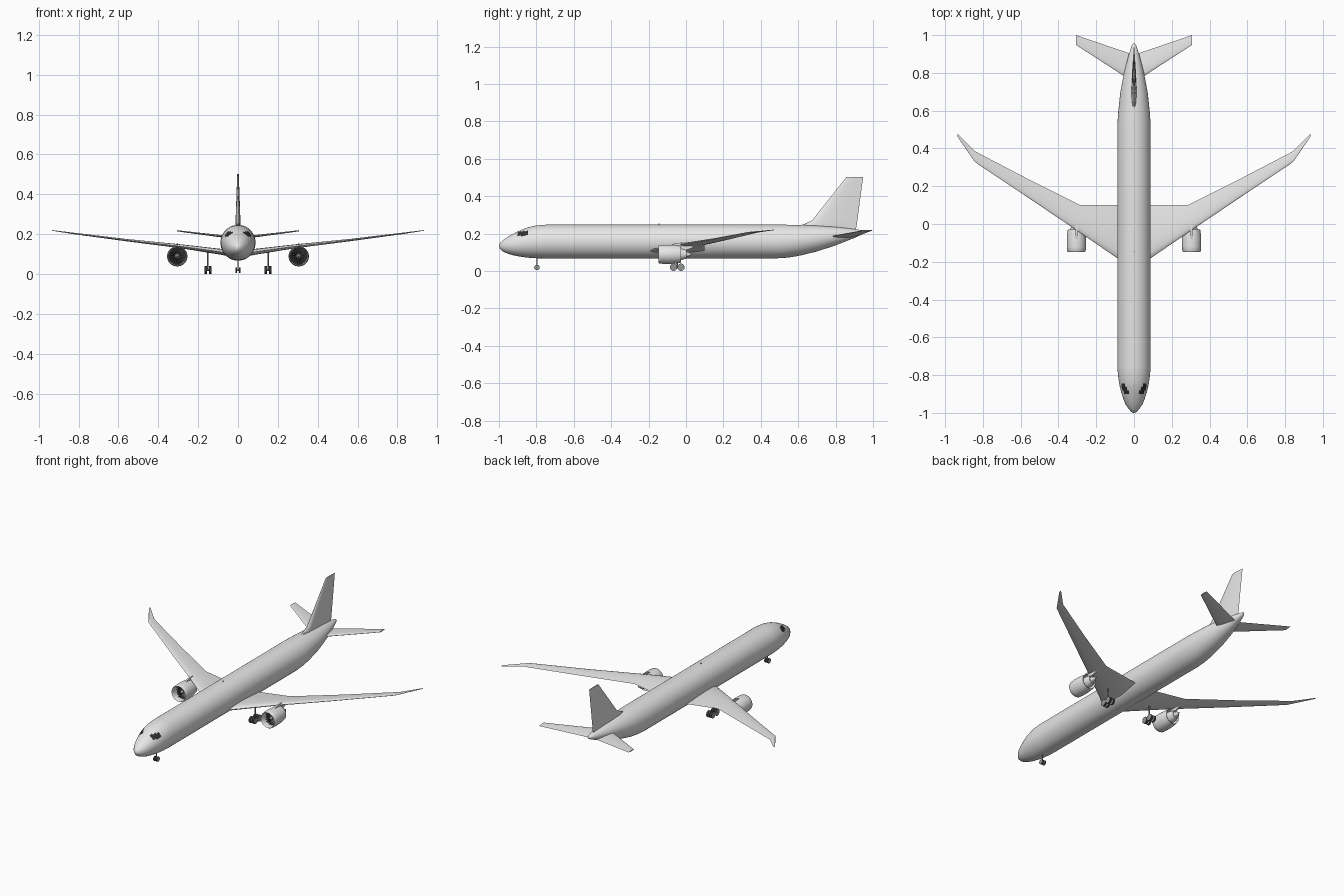
import bpy, bmesh, math
from mathutils import Vector

cube = bpy.data.objects.get("Cube")
if cube:
    bpy.data.objects.remove(cube, do_unlink=True)


def material(name, value):
    m = bpy.data.materials.new(name)
    m.use_nodes = True
    color = (value, value, value, 1)
    m.diffuse_color = color
    m.node_tree.nodes["Principled BSDF"].inputs["Base Color"].default_value = color
    return m


PAINT = material("light grey paint", 0.8)
GLASS = material("dark glass", 0.03)
FAN = material("dark fan metal", 0.1)
TYRE = material("black rubber", 0.04)
HUB = material("wheel grey", 0.3)
parts = []


def finish(name, bm, *mats):
    bmesh.ops.recalc_face_normals(bm, faces=bm.faces)
    mesh = bpy.data.meshes.new(name)
    bm.to_mesh(mesh)
    bm.free()
    obj = bpy.data.objects.new(name, mesh)
    bpy.context.collection.objects.link(obj)
    for m in mats:
        mesh.materials.append(m)
    parts.append(obj)
    return obj


def loft(name, rings, *mats, caps=True, closed=False):
    """Skin a list of equal-length closed rings."""
    bm = bmesh.new()
    loops = [[bm.verts.new(p) for p in ring] for ring in rings]
    pairs = list(zip(loops, loops[1:]))
    if closed:
        pairs.append((loops[-1], loops[0]))
    for a, b in pairs:
        n = len(a)
        for i in range(n):
            j = (i + 1) % n
            bm.faces.new((a[i], a[j], b[j], b[i]))
    if caps and not closed:
        bm.faces.new(loops[0])
        bm.faces.new(loops[-1])
    return finish(name, bm, *mats)


def circle(n):
    return [(math.cos(math.tau * i / n), math.sin(math.tau * i / n)) for i in range(n)]


def revolve(name, profile, cx, cz, mat, closed=False):
    """Turn (y, radius) points around a fore-aft axis."""
    rings = [[(cx + r * c, y, cz + r * s) for c, s in circle(40)] for y, r in profile]
    return loft(name, rings, mat, closed=closed)


def airfoil(le, te, thick, n=9):
    """Closed section as (y, offset) pairs, upper side then lower side."""
    ts = [0.5 - 0.5 * math.cos(math.pi * i / n) for i in range(n + 1)]
    half = [2.6 * (0.2969 * math.sqrt(t) - 0.126 * t - 0.3516 * t**2
                   + 0.2843 * t**3 - 0.1015 * t**4) * thick * 1.9 for t in ts]
    upper = [(le + (te - le) * t, h) for t, h in zip(ts, half)]
    lower = [(y, -h) for y, h in upper[1:-1]]
    return upper + lower[::-1]


def surface(name, sections, side):
    """Wing-like panel from (x, leading y, trailing y, z, thickness) sections."""
    return loft(name, [[(side * x, y, z + o) for y, o in airfoil(le, te, th)]
                       for x, le, te, z, th in sections], PAINT)


def rod(name, a, b, radius, *mats, segments=16):
    a, b = Vector(a), Vector(b)
    bm = bmesh.new()
    bmesh.ops.create_cone(bm, cap_ends=True, segments=segments, radius1=radius,
                          radius2=radius, depth=(b - a).length)
    turn = (b - a).to_track_quat("Z", "Y")
    for v in bm.verts:
        v.co = turn @ v.co + (a + b) / 2
    if len(mats) > 1:
        for f in bm.faces:
            f.material_index = int(len(f.verts) > 4)
    return finish(name, bm, *mats)


def wheel(name, x, y, z, radius, width):
    rod(name, (x - width / 2, y, z), (x + width / 2, y, z), radius, TYRE, HUB, segments=28)


# Fuselage stations: y, half width, bottom, top
stations = [
    (-1, 0.003, 0.131, 0.137), (-0.995, 0.014, 0.119, 0.149),
    (-0.98, 0.028, 0.105, 0.163), (-0.955, 0.045, 0.093, 0.181),
    (-0.925, 0.057, 0.084, 0.198), (-0.9, 0.065, 0.079, 0.211),
    (-0.882, 0.070, 0.076, 0.219), (-0.863, 0.075, 0.073, 0.227),
    (-0.845, 0.078, 0.071, 0.233), (-0.8, 0.085, 0.068, 0.243),
    (-0.75, 0.088, 0.067, 0.247), (0.48, 0.088, 0.067, 0.247),
    (0.54, 0.087, 0.071, 0.247), (0.6, 0.083, 0.08, 0.246),
    (0.7, 0.072, 0.104, 0.243), (0.8, 0.053, 0.137, 0.236),
    (0.9, 0.027, 0.176, 0.224), (0.945, 0.012, 0.197, 0.217),
    (0.958, 0.003, 0.206, 0.212),
]
fuselage = loft("fuselage", [[(w * c, y, (lo + hi) / 2 + (hi - lo) / 2 * s)
                              for c, s in circle(48)] for y, w, lo, hi in stations],
                PAINT, GLASS)

# Cockpit side windows
for f in fuselage.data.polygons:
    c = f.center
    if -0.9 < c.y < -0.845 and 0.187 < c.z < 0.211:
        f.material_index = 1

# Tail fin with its dorsal fillet
fin = [(0.2, 0.6, 0.905, 0.024), (0.242, 0.605, 0.912, 0.026), (0.252, 0.635, 0.914, 0.026),
       (0.27, 0.674, 0.916, 0.025), (0.503, 0.858, 0.947, 0.008)]
loft("tail_fin", [[(o, y, z) for y, o in airfoil(le, te, th)] for z, le, te, th in fin], PAINT)

# Roof antenna
rod("roof_antenna", (0, -0.145, 0.24), (0, -0.145, 0.253), 0.003, HUB)

wing = [(0.02, -0.225, 0.1, 0.1, 0.034), (0.09, -0.18, 0.1, 0.112, 0.03),
        (0.286, -0.046, 0.1, 0.139, 0.02), (0.56, 0.139, 0.238, 0.17, 0.012),
        (0.842, 0.328, 0.385, 0.206, 0.007), (0.934, 0.462, 0.477, 0.219, 0.003)]
stabilizer = [(0.005, 0.752, 0.897, 0.18, 0.014), (0.307, 0.948, 1.0, 0.217, 0.006)]

EX, EZ = 0.305, 0.089
nacelle = [(-0.1, 0.041), (-0.132, 0.042), (-0.143, 0.044), (-0.147, 0.0465),
           (-0.143, 0.049), (-0.12, 0.051), (-0.085, 0.051), (-0.055, 0.049),
           (-0.028, 0.045), (-0.028, 0.043), (-0.06, 0.042)]
core = [(-0.09, 0.033), (-0.03, 0.032), (0.002, 0.023), (0.002, 0.019),
        (-0.005, 0.016), (0.012, 0.012), (0.033, 0.002)]

for side, label in ((1, "left"), (-1, "right")):
    surface(label + "_wing", wing, side)
    surface(label + "_stabilizer", stabilizer, side)

    # Engine
    ex = side * EX
    revolve(label + "_engine_nacelle", nacelle, ex, EZ, PAINT, closed=True)
    revolve(label + "_engine_core", core, ex, EZ, PAINT)
    revolve(label + "_fan_backing", [(-0.1, 0.042), (-0.092, 0.042)], ex, EZ, FAN)
    revolve(label + "_spinner", [(-0.128, 0.001), (-0.12, 0.007), (-0.1, 0.013)], ex, EZ, HUB)

    # Fan blades, each a twisted strip
    bm = bmesh.new()
    blades = 20
    for i in range(blades):
        a = math.tau * i / blades
        corners = []
        for r, y, lean in ((0.011, -0.114, 0), (0.041, -0.116, 0.06),
                           (0.041, -0.104, 0.24), (0.011, -0.102, 0.2)):
            corners.append(bm.verts.new((ex + r * math.cos(a + lean), y,
                                         EZ + r * math.sin(a + lean))))
        bm.faces.new(corners)
    finish(label + "_fan_blades", bm, FAN)

    # Pylon joining engine and wing
    outline = [(-0.1, 0.132), (-0.06, 0.147), (-0.02, 0.152), (0.05, 0.14),
               (0.03, 0.122), (-0.01, 0.108), (-0.09, 0.115)]
    loft(label + "_pylon", [[(ex + d, y, z) for y, z in outline] for d in (-0.005, 0.005)], PAINT)

    # Main landing gear
    gx = side * 0.151
    for y, place in ((-0.067, "front"), (-0.027, "rear")):
        rod(f"{label}_{place}_axle", (gx - 0.012, y, 0.02), (gx + 0.012, y, 0.02), 0.004, HUB)
        for d, where in ((-0.0115, "a"), (0.0115, "b")):
            wheel(f"{label}_{place}_wheel_{where}", gx + d, y, 0.0195, 0.0195, 0.013)
    rod(label + "_bogie_beam", (gx, -0.067, 0.021), (gx, -0.027, 0.021), 0.004, HUB)
    rod(label + "_main_strut", (gx, -0.047, 0.02), (gx, -0.047, 0.118), 0.0035, HUB)

    # Nose wheel of this side
    wheel(label + "_nose_wheel", side * 0.0085, -0.797, 0.0185, 0.0145, 0.009)

# Nose gear leg
rod("nose_strut", (0, -0.797, 0.018), (0, -0.797, 0.08), 0.003, HUB)
rod("nose_axle", (-0.009, -0.797, 0.0185), (0.009, -0.797, 0.0185), 0.003, HUB)

# Smooth shading with sharp creases
bpy.ops.object.select_all(action="DESELECT")
for obj in parts:
    obj.select_set(True)
bpy.context.view_layer.objects.active = parts[0]
bpy.ops.object.shade_smooth_by_angle(angle=math.radians(35))
